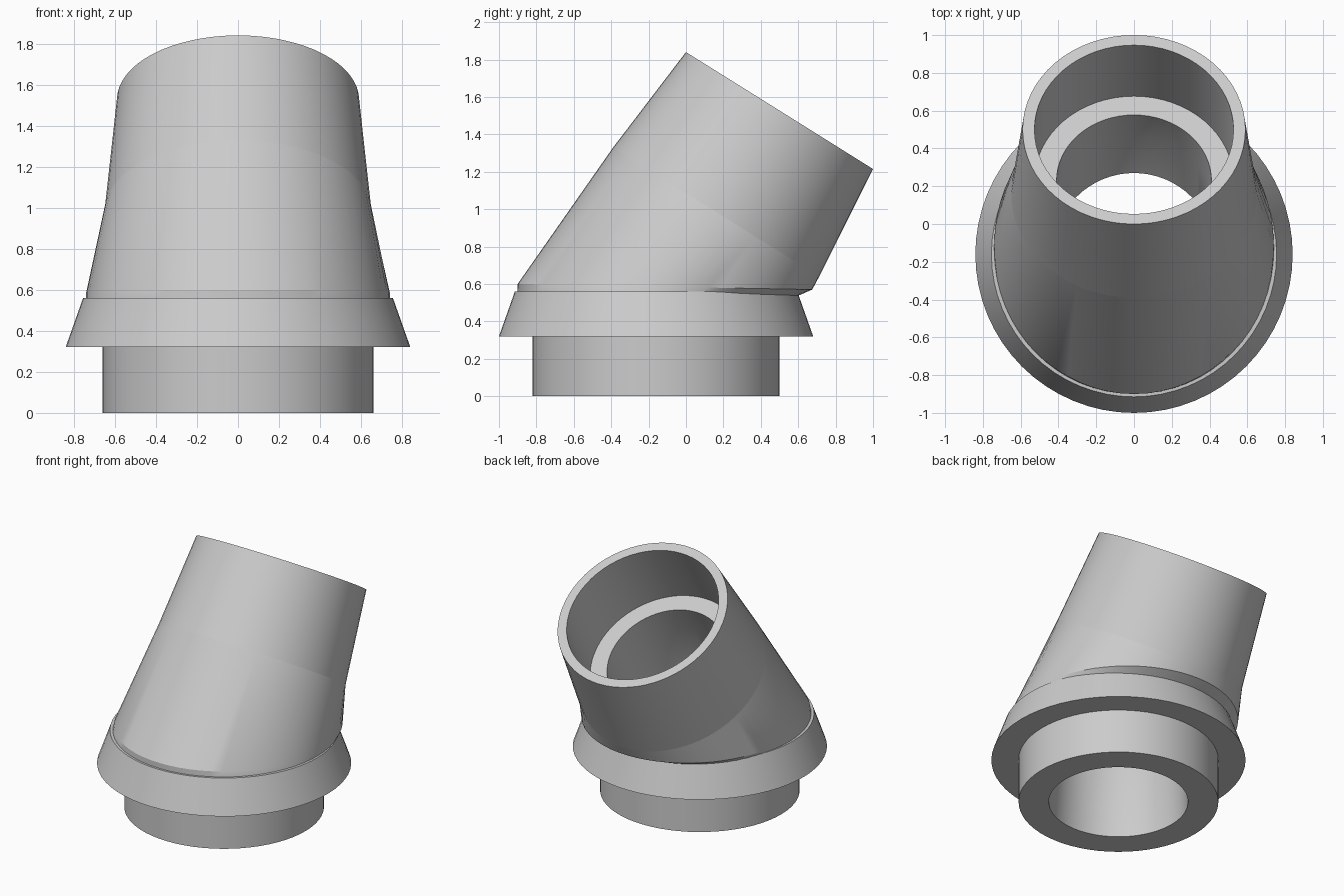
import bpy, bmesh, math

cube = bpy.data.objects.get("Cube")
if cube:
    bpy.data.objects.remove(cube)

SIDES = 64
TILT = math.radians(32)
BASE_Y = -0.16              # axis of the upright half
MOUTH = (0.5, 1.527)        # centre of the tilted opening (y, z)

grey = bpy.data.materials.new("plain_grey")
grey.use_nodes = True
grey.diffuse_color = (0.6, 0.6, 0.6, 1)
grey.node_tree.nodes["Principled BSDF"].inputs["Base Color"].default_value = (0.6, 0.6, 0.6, 1)


def oval(front, back, half_width):
    """Ring through a front and a back (y, z) point."""
    pts = []
    for i in range(SIDES):
        a = math.tau * i / SIDES
        k = (1 + math.sin(a)) / 2
        pts.append((half_width * math.cos(a),
                    front[0] + (back[0] - front[0]) * k,
                    front[1] + (back[1] - front[1]) * k))
    return pts


def upright(r, z):
    return oval((BASE_Y - r, z), (BASE_Y + r, z), r)


def tilted(r, depth):
    """Ring square to the tilted axis, at a depth below the mouth."""
    y = MOUTH[0] - depth * math.sin(TILT)
    z = MOUTH[1] - depth * math.cos(TILT)
    dy, dz = r * math.cos(TILT), -r * math.sin(TILT)
    return oval((y - dy, z - dz), (y + dy, z + dz), r)


def loft(name, rings):
    bm = bmesh.new()
    rows = [[bm.verts.new(p) for p in ring] for ring in rings]
    for low, high in zip(rows, rows[1:]):
        for i in range(SIDES):
            j = (i + 1) % SIDES
            bm.faces.new((low[i], low[j], high[j], high[i]))
    mesh = bpy.data.meshes.new(name)
    bm.to_mesh(mesh)
    bm.free()
    mesh.materials.append(grey)
    obj = bpy.data.objects.new(name, mesh)
    bpy.context.collection.objects.link(obj)
    bpy.ops.object.select_all(action='DESELECT')
    obj.select_set(True)
    bpy.context.view_layer.objects.active = obj
    bpy.ops.object.shade_smooth_by_angle(angle=math.radians(25))
    return obj


# Plug end with its bottom face
loft("base_spigot", [upright(0.46, 0), upright(0.66, 0), upright(0.66, 0.32)])

# Sloping skirt around the joint
loft("flange", [upright(0.66, 0.32), upright(0.84, 0.32),
                upright(0.755, 0.56), upright(0.7, 0.56)])

# Bent body between the skirt and the tilted socket
loft("elbow_body", [oval((-0.9, 0.55), (0.595, 0.535), 0.74),
                    oval((-0.9, 0.6), (0.675, 0.57), 0.74),
                    tilted(0.65, 0.64)])

# Tapered socket, its rim, recess and inner shoulder
loft("socket", [tilted(0.65, 0.64), tilted(0.59, 0), tilted(0.527, 0),
                tilted(0.527, 0.51), tilted(0.41, 0.51)])

# Through passage down to the bottom opening
loft("bore", [tilted(0.41, 0.51), tilted(0.41, 0.725),
              upright(0.43, 0.5), upright(0.46, 0)])
